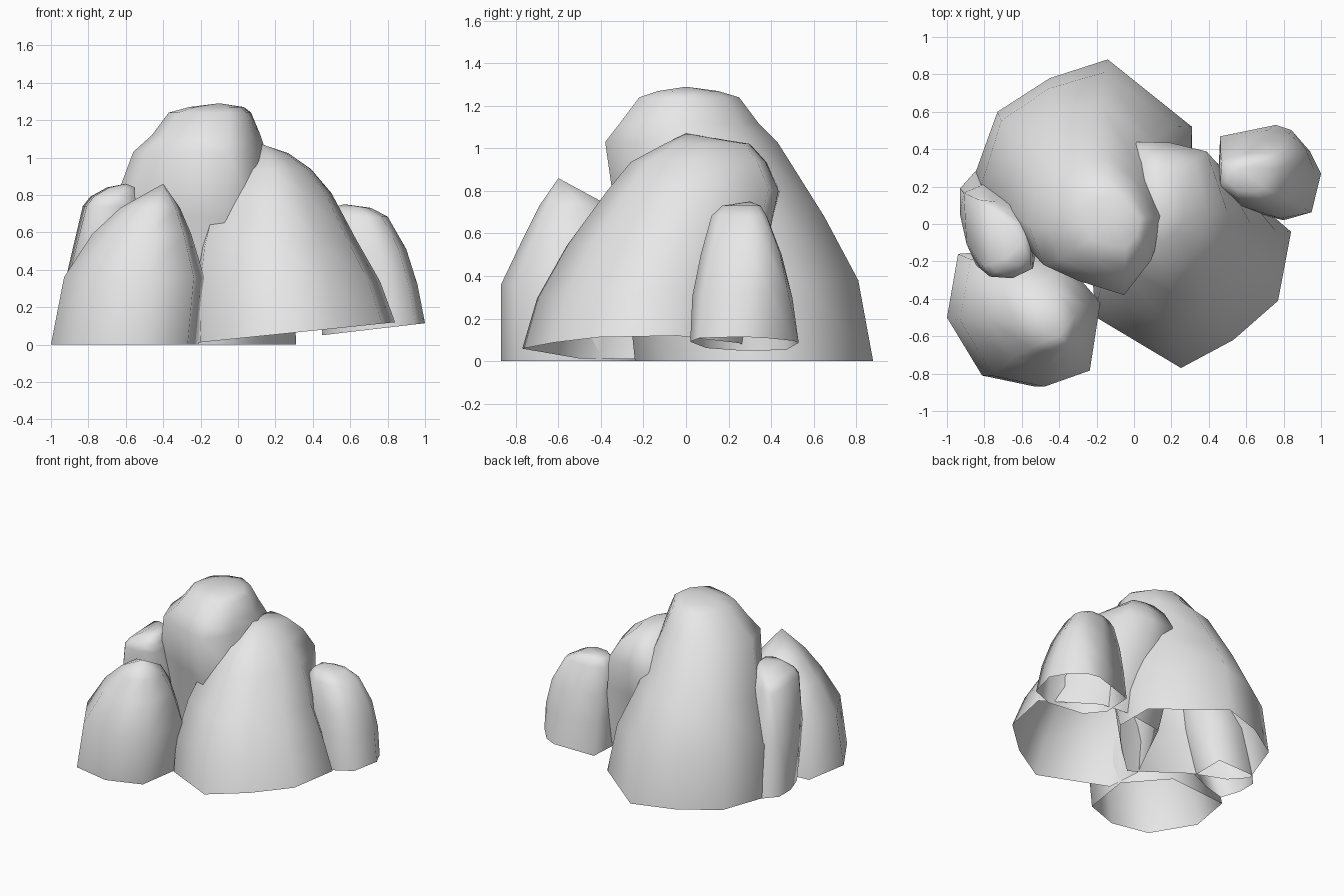
import bpy
import bmesh
import math

default_cube = bpy.data.objects.get("Cube")
if default_cube:
    bpy.data.objects.remove(default_cube, do_unlink=True)

# One plain stone colour for every rock
stone = bpy.data.materials.new("light_grey_stone")
stone.use_nodes = True
stone_colour = (0.8, 0.8, 0.8, 1)
stone.diffuse_color = stone_colour
shader = stone.node_tree.nodes["Principled BSDF"]
shader.inputs["Base Color"].default_value = stone_colour
shader.inputs["Roughness"].default_value = 0.9


def normalise(outline):
    """Scale an outline so that it fills the unit square."""
    xs, ys = zip(*outline)
    width, depth = max(xs) - min(xs), max(ys) - min(ys)
    return [((x - min(xs)) / width, (y - min(ys)) / depth) for x, y in outline]


def rock(name, outline, levels, peak, tilt=0, crown=None):
    """Loft an open-bottomed boulder from a ground outline to a crown outline.

    Each level is (height, left, right, front, back); tilt lifts the +x side
    of the lower rings and fades out towards the peak.
    """
    bm = bmesh.new()
    low_shape = normalise(outline)
    high_shape = normalise(crown or outline)
    low_side = levels[0][1]
    rings = []
    for height, left, right, front, back in levels:
        rise = height / peak[2]
        shape = normalise([(a + (c - a) * rise, b + (d - b) * rise)
                           for (a, b), (c, d) in zip(low_shape, high_shape)])
        ring = []
        for u, v in shape:
            x = left + u * (right - left)
            y = front + v * (back - front)
            z = height + tilt * (1 - rise) * (x - low_side)
            ring.append(bm.verts.new((x, y, z)))
        rings.append(ring)

    # Side walls between neighbouring rings
    count = len(outline)
    for lower, upper in zip(rings, rings[1:]):
        for i in range(count):
            j = (i + 1) % count
            bm.faces.new((lower[i], lower[j], upper[j], upper[i]))

    # Crown fan meeting at the peak
    tip = bm.verts.new(peak)
    for i in range(count):
        bm.faces.new((rings[-1][i], rings[-1][(i + 1) % count], tip))

    bmesh.ops.recalc_face_normals(bm, faces=bm.faces)
    if sum(face.normal.z for face in tip.link_faces) < 0:
        bmesh.ops.reverse_faces(bm, faces=bm.faces)

    mesh = bpy.data.meshes.new(name)
    bm.to_mesh(mesh)
    bm.free()
    mesh.materials.append(stone)
    obj = bpy.data.objects.new(name, mesh)
    bpy.context.collection.objects.link(obj)

    # Smooth, weathered faces
    bpy.ops.object.select_all(action="DESELECT")
    obj.select_set(True)
    bpy.context.view_layer.objects.active = obj
    bpy.ops.object.shade_smooth_by_angle(angle=math.radians(100))


# Tall boulder at the back, leaning forward
rock(
    "tall_back_rock",
    outline=[(-.86, .24), (-.73, .6), (-.45, .78), (-.14, .88), (.31, .52),
             (.31, .22), (.08, -.04), (-.14, -.24), (-.5, .02), (-.75, .12)],
    crown=[(-.58, 0), (-.53, .28), (-.38, .41), (-.2, .45), (-.02, .35),
           (.15, .08), (.11, -.18), (-.04, -.38), (-.3, -.33), (-.5, -.24)],
    levels=[(0, -.86, .31, -.24, .88),
            (.38, -.82, .3, -.28, .81),
            (.68, -.69, .22, -.33, .65),
            (1.03, -.56, .15, -.38, .43),
            (1.12, -.46, .12, -.31, .34),
            (1.24, -.37, .07, -.22, .25),
            (1.27, -.26, .03, -.13, .15)],
    peak=(-.1, 0, 1.29),
)

# Wide boulder with its base lifted on one side
rock(
    "wide_right_rock",
    outline=[(.84, -.04), (.77, -.41), (.53, -.62), (.25, -.77), (-.2, -.5),
             (-.22, -.22), (.02, .29), (.3, .3), (.5, .25)],
    crown=[(.5, .02), (.47, -.14), (.37, -.27), (.22, -.37), (-.11, -.22),
           (-.13, -.06), (0, .44), (.2, .43), (.42, .38)],
    levels=[(.01, -.22, .84, -.77, .3),
            (.26, -.23, .76, -.7, .34),
            (.52, -.2, .63, -.56, .38),
            (.79, -.13, .5, -.37, .44),
            (.93, -.05, .39, -.26, .38),
            (1.02, .02, .27, -.1, .3)],
    peak=(.13, 0, 1.07),
    tilt=.104,
)

# Pointed boulder at the front
rock(
    "pointed_front_rock",
    outline=[(-1, -.5), (-.81, -.81), (-.52, -.87), (-.26, -.78),
             (-.2, -.4), (-.45, -.12), (-.94, -.16)],
    levels=[(0, -1, -.21, -.87, -.12),
            (.36, -.93, -.18, -.87, -.15),
            (.59, -.78, -.25, -.76, -.25),
            (.73, -.63, -.31, -.69, -.36)],
    peak=(-.4, -.6, .86),
)

# Narrow rock on the left edge, leaning forward
rock(
    "narrow_side_rock",
    outline=[(-.93, .19), (-.85, .28), (-.54, .29), (-.54, .15),
             (-.54, .02), (-.7, -.05), (-.88, -.1), (-.93, .05)],
    crown=[(-.92, .17), (-.8, .14), (-.63, .1), (-.56, -.05),
           (-.55, -.24), (-.69, -.29), (-.84, -.27), (-.89, -.23)],
    levels=[(0, -.93, -.54, -.1, .29),
            (.4, -.91, -.52, -.22, .21),
            (.74, -.83, -.54, -.29, .13),
            (.79, -.79, -.55, -.27, .1),
            (.84, -.7, -.55, -.22, .03)],
    peak=(-.6, -.11, .86),
)

# Small leaning rock on the right edge
rock(
    "small_leaning_rock",
    outline=[(1, .26), (.95, .06), (.8, .02), (.55, .1), (.46, .25),
             (.47, .47), (.77, .53), (.84, .5), (.94, .38)],
    crown=[(.8, .3), (.77, .16), (.7, .12), (.56, .13), (.46, .2),
           (.47, .33), (.6, .37), (.74, .37), (.79, .35)],
    levels=[(.05, .45, 1, .02, .53),
            (.28, .45, .96, .03, .5),
            (.49, .45, .9, .07, .45),
            (.68, .46, .8, .12, .38),
            (.73, .49, .71, .17, .35)],
    peak=(.57, .3, .75),
    tilt=.125,
)
